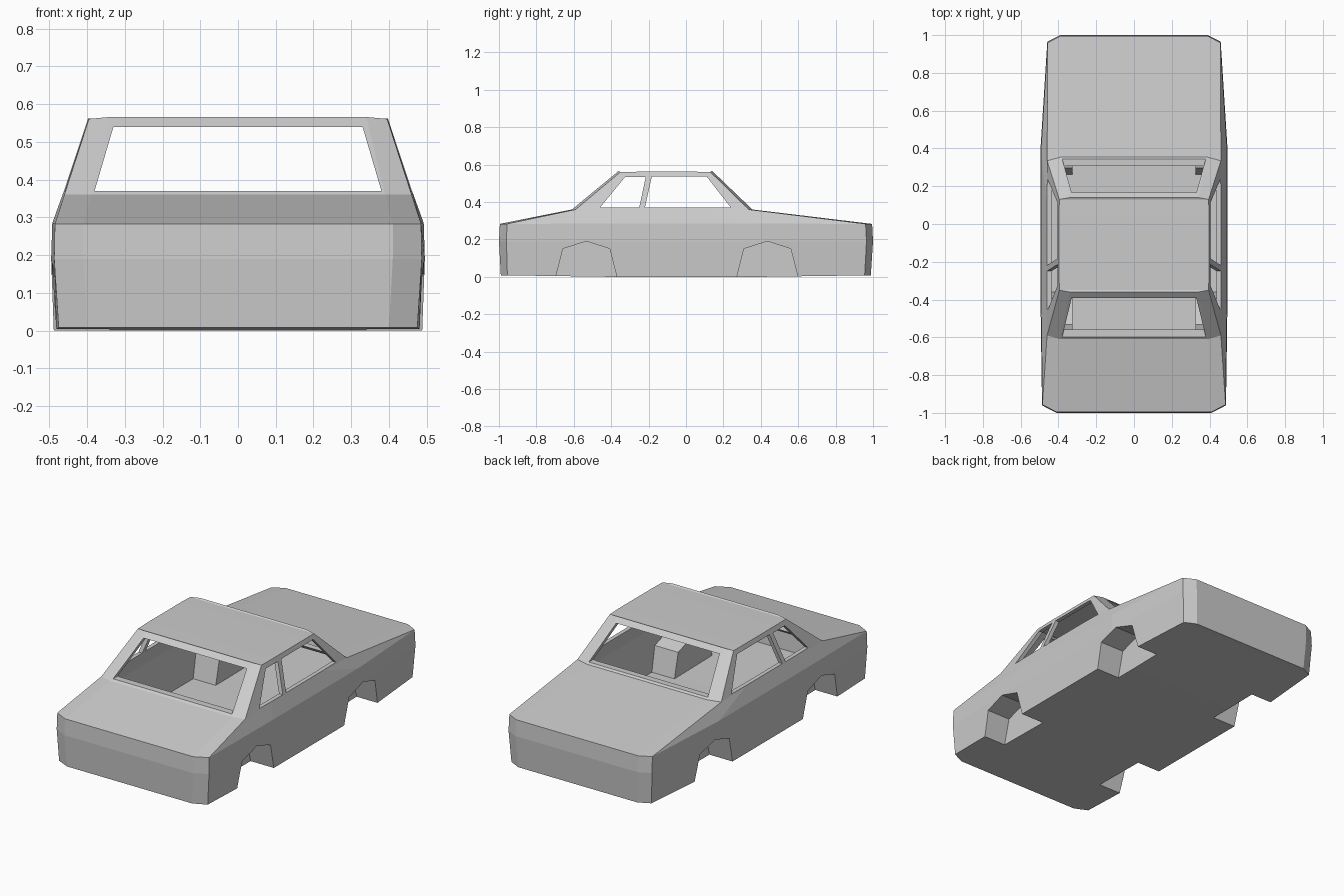
import bpy, bmesh

if "Cube" in bpy.data.objects:
    bpy.data.objects.remove(bpy.data.objects["Cube"])


def make_object(name, verts, faces):
    mesh = bpy.data.meshes.new(name)
    mesh.from_pydata(verts, [], faces)
    bm = bmesh.new()
    bm.from_mesh(mesh)
    bmesh.ops.recalc_face_normals(bm, faces=bm.faces)
    bm.to_mesh(mesh)
    bm.free()
    ob = bpy.data.objects.new(name, mesh)
    bpy.context.collection.objects.link(ob)
    return ob


def prism(name, pts, axis, a, b):
    """Extrude a (y, z) outline along x, or an (x, z) outline along y."""
    n = len(pts)
    verts = [(d, u, z) if axis == 'x' else (u, d, z) for d in (a, b) for u, z in pts]
    faces = [list(range(n)), list(range(n, 2 * n))]
    faces += [(i, (i + 1) % n, n + (i + 1) % n, n + i) for i in range(n)]
    return make_object(name, verts, faces)


def loft(name, layers):
    """Skin between half outlines (mirrored in x) and cap both ends."""
    h = len(layers[0])
    n = 2 * h
    verts = []
    for half in layers:
        verts += half + [(-x, y, z) for x, y, z in reversed(half)]
    faces = []
    for k in range(len(layers) - 1):
        for i in range(n):
            j = (i + 1) % n
            faces.append((k * n + i, k * n + j, (k + 1) * n + j, (k + 1) * n + i))
    for base in (0, (len(layers) - 1) * n):
        for i in range(h - 1):
            faces.append((base + i, base + i + 1, base + n - 2 - i, base + n - 1 - i))
    return make_object(name, verts, faces)


def cut(target, cutter):
    cutter.hide_render = True
    mod = target.modifiers.new("cut", 'BOOLEAN')
    mod.operation = 'DIFFERENCE'
    mod.solver = 'EXACT'
    mod.object = cutter
    bpy.context.view_layer.objects.active = target
    bpy.ops.object.modifier_apply(modifier=mod.name)
    bpy.data.objects.remove(cutter)


# Half outlines from nose to tail: sill, bulge, belt line, cabin base, roof
sill = [(.40, -.99, .008), (.475, -.955, .008), (.488, -.40, 0),
        (.488, .40, 0), (.447, .955, .008), (.38, .988, .008)]
bulge = [(.41, -1, .19), (.487, -.96, .19), (.495, -.40, .19),
         (.495, .40, .19), (.459, .965, .19), (.39, 1, .19)]
belt = [(.41, -.995, .283), (.485, -.957, .283), (.492, -.40, .285),
        (.492, .40, .285), (.457, .96, .283), (.39, .995, .283)]
base = [(.39, -.61, .36), (.46, -.59, .36), (.463, -.35, .365),
        (.463, .12, .365), (.46, .335, .36), (.385, .355, .36)]
roof = [(.34, -.36, .566), (.395, -.35, .561), (.397, -.25, .562),
        (.397, .05, .562), (.395, .13, .561), (.34, .14, .566)]

# Outer skin and hollow interior
T = .018
body = loft("car_body", [sill, bulge, belt, base, roof])


def inset(half, dz):
    return [(x - T, y - T if y > 0 else y + T, z + dz) for x, y, z in half]


cavity = loft("cavity", [inset(sill, T), inset(bulge, 0), inset(belt, -T),
                         inset(base, -T), inset(roof, -T)])


# Wheel wells: the cavity goes around slightly larger boxes
def well(yc, grow, side):
    x0 = .34 - grow
    g = grow
    pts = [(-.168 - g, -.02), (-.125 - g, .15 + g * .6), (0, .19 + g),
           (.125 + g, .15 + g * .6), (.168 + g, -.02)]
    return prism("well", [(yc + y, z) for y, z in pts], 'x', side * x0, side * .7)


wells = [(yc, s) for yc in (-.533, .435) for s in (-1, 1)]
for yc, s in wells:
    cut(cavity, well(yc, .014, s))
cut(body, cavity)
for yc, s in wells:
    cut(body, well(yc, 0, s))

# Windscreen and rear window opening
cut(body, prism("screens", [(-.38, .37), (.38, .37), (.33, .54), (-.33, .54)], 'y', -1.2, 1.2))

# Side windows, both sides at once
cut(body, prism("vent_windows", [(-.46, .37), (-.25, .37), (-.215, .535), (-.325, .535)], 'x', -1, 1))
cut(body, prism("door_windows", [(-.22, .37), (.24, .37), (.11, .537), (-.183, .537)], 'x', -1, 1))
